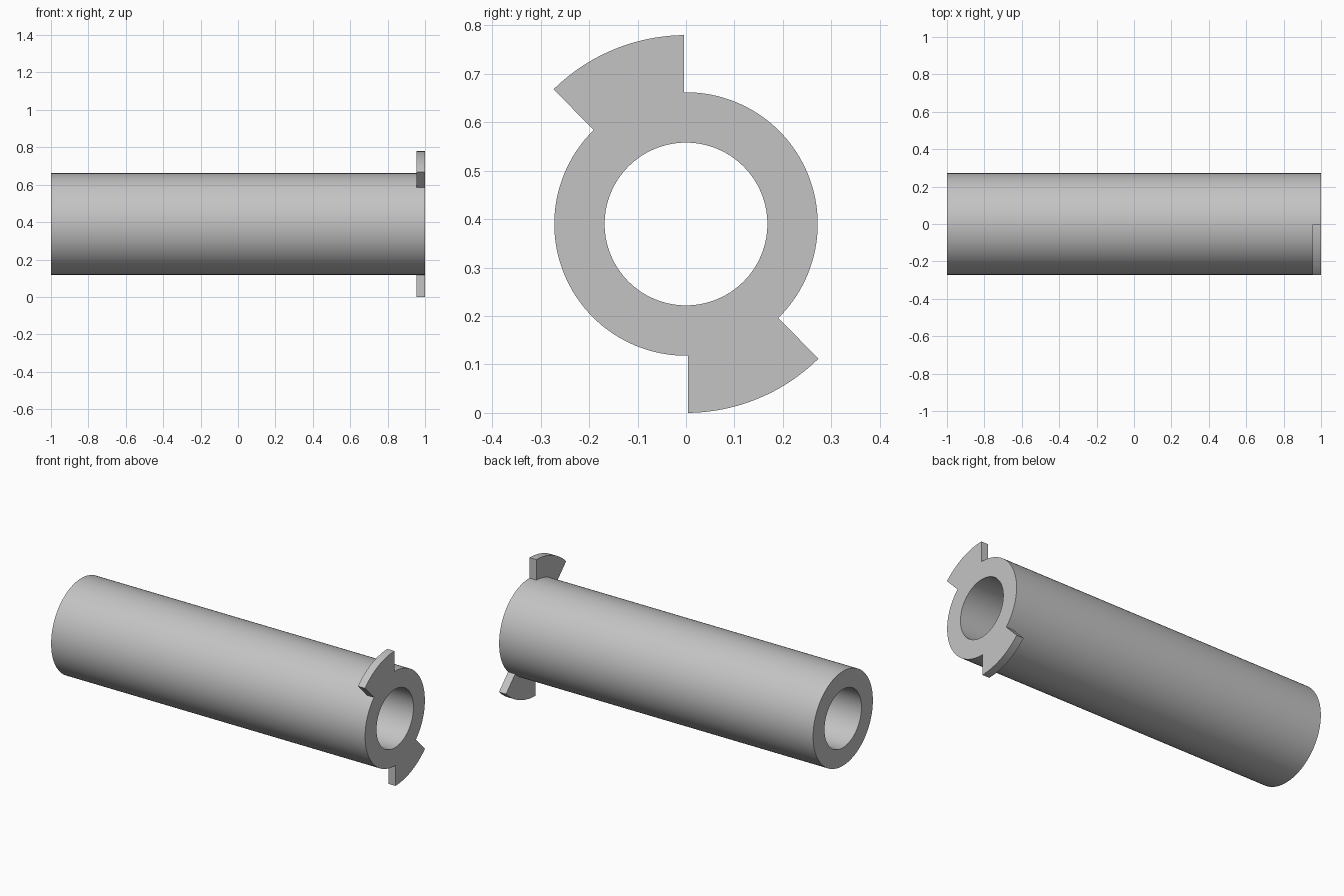
import bpy, bmesh, math
from mathutils import Matrix

if "Cube" in bpy.data.objects:
    bpy.data.objects.remove(bpy.data.objects["Cube"], do_unlink=True)

AXIS_Z = 0.39
OUTER, BORE, TAB_R = 0.272, 0.168, 0.39
HALF_LEN, TAB_BACK = 1.0, 0.955
SEGMENTS = 128

grey = bpy.data.materials.new("plain grey")
grey.use_nodes = True
colour = (0.55, 0.55, 0.55, 1)
grey.diffuse_color = colour
grey.node_tree.nodes["Principled BSDF"].inputs["Base Color"].default_value = colour


def finish(bm, name):
    bmesh.ops.recalc_face_normals(bm, faces=bm.faces)
    mesh = bpy.data.meshes.new(name)
    bm.to_mesh(mesh)
    bm.free()
    mesh.materials.append(grey)
    obj = bpy.data.objects.new(name, mesh)
    bpy.context.collection.objects.link(obj)
    obj.location.z = AXIS_Z
    bpy.ops.object.select_all(action="DESELECT")
    obj.select_set(True)
    bpy.context.view_layer.objects.active = obj
    bpy.ops.object.shade_smooth_by_angle(angle=math.radians(30))
    return obj


# Hollow tube: rectangular wall section spun around the x axis
bm = bmesh.new()
section = [bm.verts.new((x, 0, r)) for x, r in
           [(-HALF_LEN, BORE), (HALF_LEN, BORE), (HALF_LEN, OUTER), (-HALF_LEN, OUTER)]]
edges = [bm.edges.new((section[i], section[(i + 1) % 4])) for i in range(4)]
bmesh.ops.spin(bm, geom=section + edges, cent=(0, 0, 0), axis=(1, 0, 0),
               angle=math.tau, steps=SEGMENTS, use_merge=True)
bmesh.ops.remove_doubles(bm, verts=bm.verts, dist=1e-5)
finish(bm, "tube")


# Locking tabs: ring sectors with one upright edge and one radial edge
def make_tab(name, turn):
    bm = bmesh.new()
    steps, gap, end = 24, 0.004, math.radians(44.5)

    def arc(radius):
        start = math.asin(gap / radius)
        angles = [start + (end - start) * i / steps for i in range(steps + 1)]
        return [bm.verts.new((TAB_BACK, -radius * math.sin(a), radius * math.cos(a)))
                for a in angles]

    inner, outer = arc(OUTER - 0.0005), arc(TAB_R)
    faces = [bm.faces.new((inner[i], inner[i + 1], outer[i + 1], outer[i]))
             for i in range(steps)]
    solid = bmesh.ops.extrude_face_region(bm, geom=faces, use_keep_orig=True)
    moved = [v for v in solid["geom"] if isinstance(v, bmesh.types.BMVert)]
    bmesh.ops.translate(bm, verts=moved, vec=(HALF_LEN - TAB_BACK, 0, 0))
    bmesh.ops.rotate(bm, verts=bm.verts, cent=(0, 0, 0),
                     matrix=Matrix.Rotation(turn, 3, "X"))
    return finish(bm, name)


make_tab("upper_tab", 0)
make_tab("lower_tab", math.pi)
